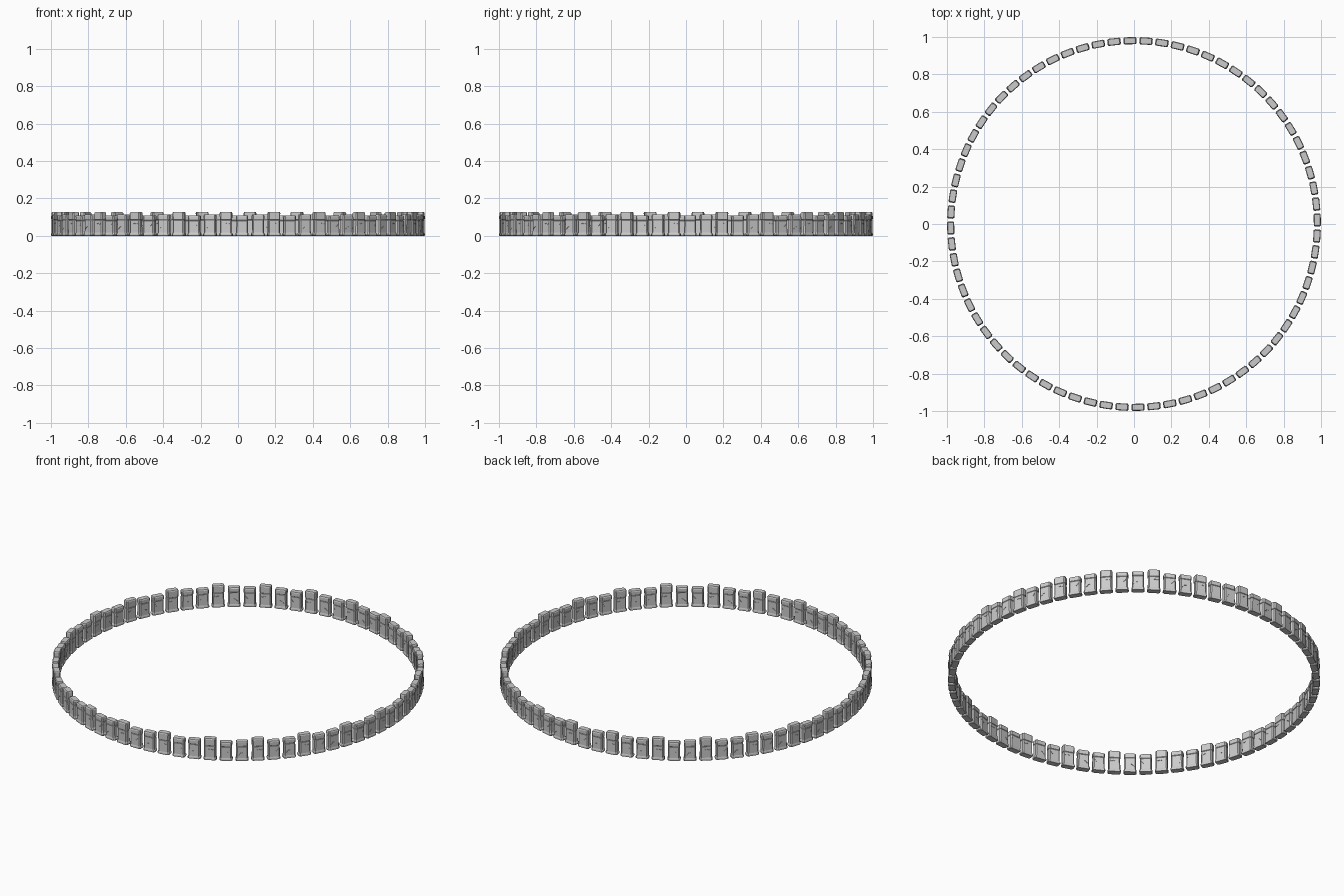
import bpy, bmesh
from math import radians, cos, sin
from mathutils import Matrix, Vector

if "Cube" in bpy.data.objects:
    bpy.data.objects.remove(bpy.data.objects["Cube"])

COUNT = 72
R_MID = 0.980      # middle radius of the ring wall
SCENE = bpy.context.scene.collection


def ring_points(w, d, z, c=0.006):
    """Chamfered rectangle cross-section at height z."""
    a, b = w / 2, d / 2
    return [(a - c, -b, z), (a, -b + c, z), (a, b - c, z), (a - c, b, z),
            (-a + c, b, z), (-a, b - c, z), (-a, -b + c, z), (-a + c, -b, z)]


def loft(name, sections):
    """Closed solid skinned through (width, depth, z) sections."""
    bm = bmesh.new()
    rings = [[bm.verts.new(p) for p in ring_points(*s)] for s in sections]
    for lo, hi in zip(rings, rings[1:]):
        for i in range(8):
            j = (i + 1) % 8
            bm.faces.new((lo[i], lo[j], hi[j], hi[i]))
    bm.faces.new(rings[0][::-1])
    bm.faces.new(rings[-1])
    bmesh.ops.recalc_face_normals(bm, faces=bm.faces)
    me = bpy.data.meshes.new(name)
    bm.to_mesh(me)
    bm.free()
    return me


def crack_cutter(name, path, y, thick=0.0022):
    """Thin zigzag prism that scores a crack into a stone face."""
    bm = bmesh.new()
    n = len(path)
    half = [0 if i in (0, n - 1) else thick / 2 for i in range(n)]
    outline = [(x, z - h - 0.0002) for (x, z), h in zip(path, half)]
    outline += [(x, z + h + 0.0002) for (x, z), h in zip(path[::-1], half[::-1])]
    f = bm.faces.new([bm.verts.new((x, y - 0.003, z)) for x, z in outline])
    ext = bmesh.ops.extrude_face_region(bm, geom=[f])
    vs = [v for v in ext["geom"] if isinstance(v, bmesh.types.BMVert)]
    bmesh.ops.translate(bm, verts=vs, vec=(0, 0.006, 0))
    bmesh.ops.recalc_face_normals(bm, faces=bm.faces)
    me = bpy.data.meshes.new(name)
    bm.to_mesh(me)
    bm.free()
    ob = bpy.data.objects.new(name, me)
    ob.hide_render = True
    SCENE.objects.link(ob)
    return ob


def stone_mesh(name, h, groove, cracks):
    """Upright edging stone: flared foot, slim body, scored line, capped top."""
    me = loft(name, [
        (0.066, 0.034, 0.0), (0.071, 0.038, 0.003), (0.071, 0.038, 0.010),
        (0.064, 0.034, 0.017), (0.063, 0.034, groove - 0.002),
        (0.060, 0.031, groove), (0.065, 0.036, groove + 0.002),
        (0.066, 0.037, h - 0.005), (0.060, 0.031, h)])
    ob = bpy.data.objects.new(name, me)
    SCENE.objects.link(ob)
    cutters = []
    for i, path in enumerate(cracks):
        for y in (-0.017, 0.017):
            c = crack_cutter(f"crack_cutter_{i}", path, y)
            m = ob.modifiers.new("crack", 'BOOLEAN')
            m.object, m.operation, m.solver = c, 'DIFFERENCE', 'EXACT'
            cutters.append(c)
    dg = bpy.context.evaluated_depsgraph_get()
    out = bpy.data.meshes.new_from_object(ob.evaluated_get(dg))
    for o in cutters + [ob]:
        bpy.data.objects.remove(o)
    return out


# Three stone variants repeated around the ring
variants = [
    stone_mesh("plain_stone", 0.109, 0.082,
               [[(0.008, 0.050), (0.016, 0.054), (0.022, 0.064), (0.028, 0.066)]]),
    stone_mesh("cracked_stone", 0.113, 0.086,
               [[(-0.026, 0.034), (-0.016, 0.037), (-0.010, 0.046), (0.002, 0.049)]]),
    stone_mesh("tall_stone", 0.127, 0.084,
               [[(-0.006, 0.064), (0.006, 0.067), (0.014, 0.062), (0.026, 0.066)]]),
]

# Ring of stones, outer faces turned outward
for i in range(COUNT):
    a = radians(1.25 + i * 360 / COUNT)
    ob = bpy.data.objects.new(f"edging_stone_{i:02d}", variants[i % 3])
    ob.matrix_world = Matrix.Rotation(a, 4, 'Z') @ Matrix.Translation((0, -R_MID, 0))
    SCENE.objects.link(ob)
